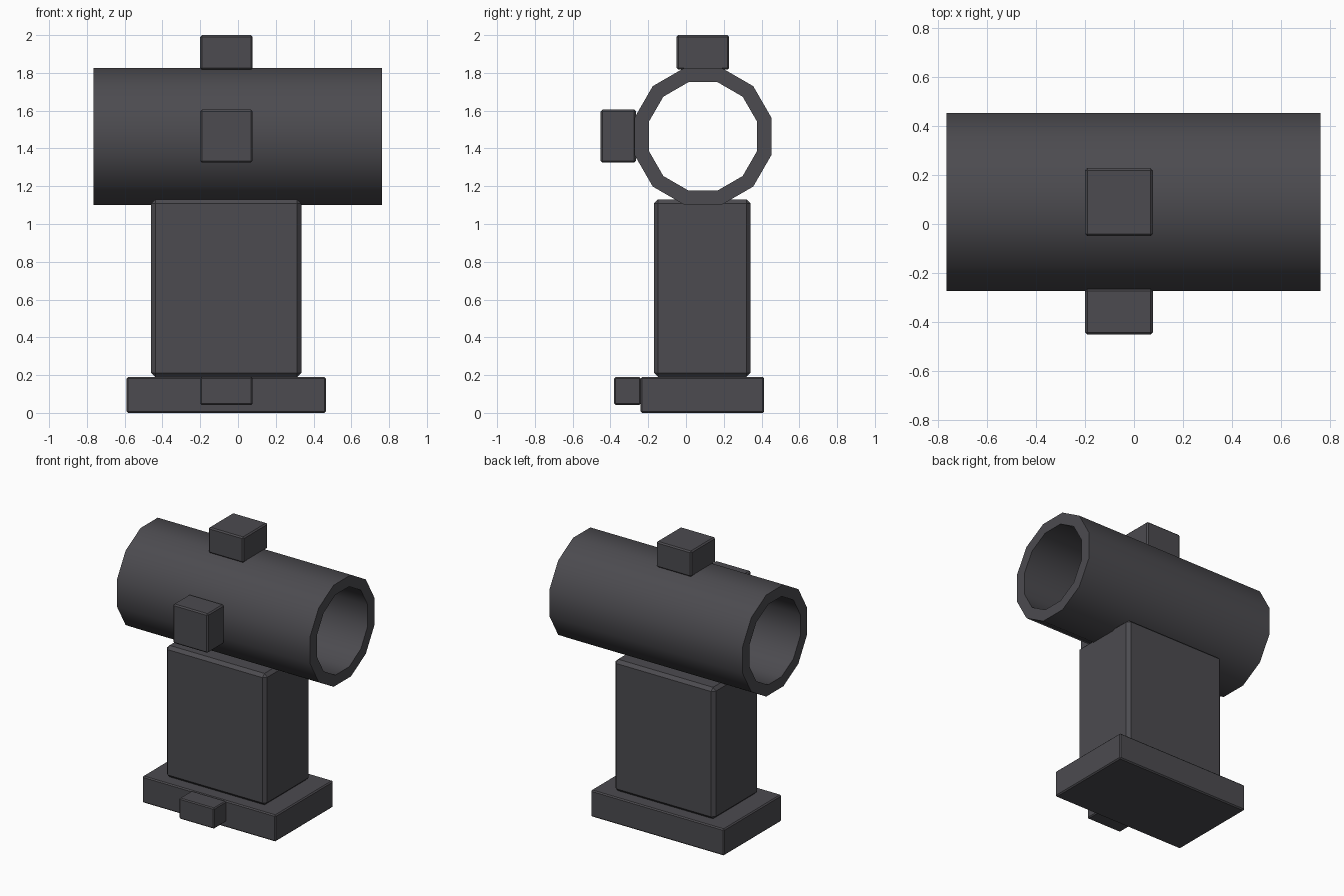
import bpy
import bmesh
from math import pi, cos, sin, radians

cube = bpy.data.objects.get("Cube")
if cube:
    bpy.data.objects.remove(cube, do_unlink=True)

# Single dark grey finish
grey = bpy.data.materials.new("dark_grey")
grey.use_nodes = True
colour = (0.072, 0.07, 0.079, 1)
grey.diffuse_color = colour
grey.node_tree.nodes["Principled BSDF"].inputs["Base Color"].default_value = colour


def add_object(name, bm):
    bmesh.ops.recalc_face_normals(bm, faces=bm.faces)
    mesh = bpy.data.meshes.new(name)
    bm.to_mesh(mesh)
    bm.free()
    mesh.materials.append(grey)
    obj = bpy.data.objects.new(name, mesh)
    bpy.context.collection.objects.link(obj)
    return obj


def block(name, low, high, chamfer):
    """Chamfered box between two opposite corners."""
    bm = bmesh.new()
    bmesh.ops.create_cube(bm, size=1)
    for v in bm.verts:
        v.co = [h if c > 0 else l for c, l, h in zip(v.co, low, high)]
    obj = add_object(name, bm)
    bevel = obj.modifiers.new("chamfer", "BEVEL")
    bevel.width = chamfer
    bevel.segments = 1
    return obj


def tube(name, y, z, x_ends, outer, inner, sides=12):
    """Open pipe along x with flat faces on top and at the sides."""
    bm = bmesh.new()
    corners = [(x_ends[0], outer), (x_ends[1], outer),
               (x_ends[1], inner), (x_ends[0], inner)]
    rings = []
    for i in range(sides):
        a = 2 * pi * (i + 0.5) / sides
        rings.append([bm.verts.new((x, y + r * cos(a), z + r * sin(a)))
                      for x, r in corners])
    for i in range(sides):
        p, q = rings[i], rings[(i + 1) % sides]
        for j in range(4):
            k = (j + 1) % 4
            bm.faces.new((p[j], p[k], q[k], q[j]))
    obj = add_object(name, bm)
    bpy.ops.object.select_all(action="DESELECT")
    obj.select_set(True)
    bpy.context.view_layer.objects.active = obj
    bpy.ops.object.shade_smooth_by_angle(angle=radians(35))
    return obj


# Stand
block("base_plate", (-0.59, -0.24, 0), (0.465, 0.414, 0.19), 0.008)
block("pillar", (-0.46, -0.17, 0.19), (0.335, 0.342, 1.13), 0.022)

# Hollow barrel
tube("barrel", 0.09, 1.464, (-0.766, 0.762), 0.376, 0.297)

# Small blocks, all in line across the width
left, right = 0.077, -0.2
block("top_block", (right, -0.05, 1.817), (left, 0.228, 2.0), 0.009)
block("front_block", (right, -0.452, 1.325), (left, -0.265, 1.605), 0.009)
block("base_block", (right, -0.38, 0.042), (left, -0.24, 0.19), 0.007)
